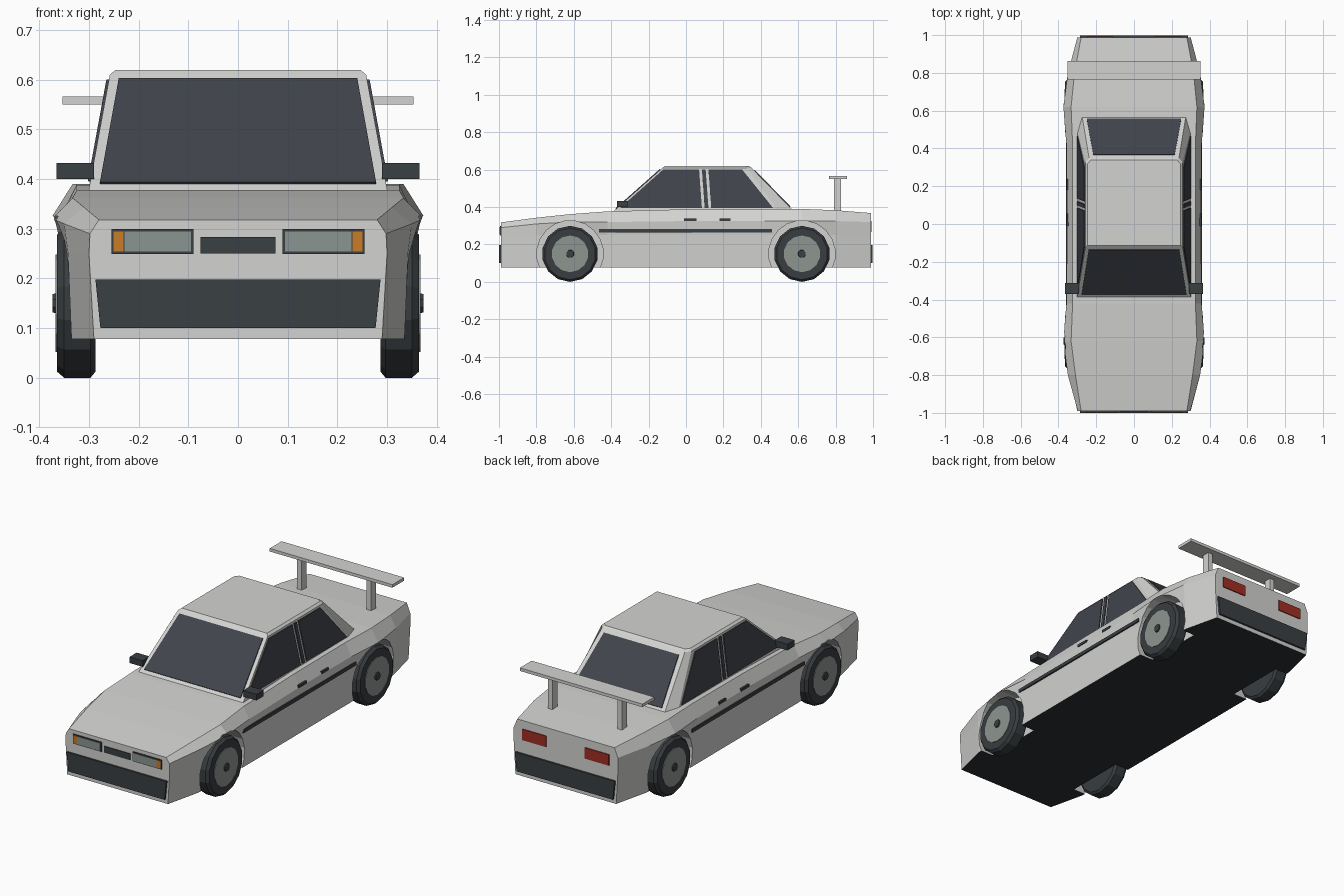
import bpy, bmesh, math
from mathutils import Vector, Matrix

if "Cube" in bpy.data.objects:
    bpy.data.objects.remove(bpy.data.objects["Cube"], do_unlink=True)


def material(name, r, g, b):
    m = bpy.data.materials.new(name)
    m.use_nodes = True
    m.diffuse_color = (r, g, b, 1)
    m.node_tree.nodes["Principled BSDF"].inputs["Base Color"].default_value = (r, g, b, 1)
    return m


PAINT = material("pale grey paint", .65, .65, .64)
GLASS = material("dark glass", .052, .058, .072)
TRIM = material("dark trim", .042, .05, .057)
TYRE = material("tyre rubber", .04, .047, .052)
UNDER = material("underbody black", .025, .028, .032)
HUB = material("hub grey", .27, .30, .28)
LENS = material("lamp lens grey", .26, .30, .29)
ORANGE = material("indicator orange", .58, .20, .02)
RED = material("tail lamp red", .36, .027, .017)


def finish(name, bm, *mats):
    bmesh.ops.recalc_face_normals(bm, faces=bm.faces)
    mesh = bpy.data.meshes.new(name)
    bm.to_mesh(mesh)
    bm.free()
    for m in mats:
        mesh.materials.append(m)
    ob = bpy.data.objects.new(name, mesh)
    bpy.context.collection.objects.link(ob)
    return ob


def loft(name, rings, *mats):
    """Skin a row of equal rings and cap both ends."""
    bm = bmesh.new()
    rows = [[bm.verts.new(p) for p in ring] for ring in rings]
    n = len(rows[0])
    for a, b in zip(rows, rows[1:]):
        for i in range(n):
            j = (i + 1) % n
            bm.faces.new((a[i], a[j], b[j], b[i]))
    bm.faces.new(rows[0])
    bm.faces.new(rows[-1])
    return finish(name, bm, *mats)


def plate(name, pts, mat, t=.005, sink=.004):
    """Thin slab on a polygon, raised away from the middle of the car."""
    pts = [Vector(p) for p in pts]
    n = (pts[1] - pts[0]).cross(pts[2] - pts[0]).normalized()
    if n.dot(sum(pts, Vector()) / len(pts) - Vector((0, .1, .3))) < 0:
        n = -n
    return loft(name, [[p - n * sink for p in pts], [p + n * t for p in pts]], mat)


def box(name, x, y, z, mat):
    ring = lambda h: [(x[0], y[0], h), (x[1], y[0], h), (x[1], y[1], h), (x[0], y[1], h)]
    return loft(name, [ring(z[0]), ring(z[1])], mat)


def lathe_x(name, profile, y, z, sides, mat, s):
    """Rings of (x, radius) around an axle along x."""
    angles = [(i + .5) * math.tau / sides for i in range(sides)]
    return loft(name, [[(s * x, y + r * math.cos(a), z + r * math.sin(a)) for a in angles]
                       for x, r in profile], mat)


SIDES = ((1, "left"), (-1, "right"))

# Body shell: y, sill x, waist x, shoulder x, shoulder z, deck x, deck z
sections = [
    (-.99, .29, .30, .298, .29, .28, .318),
    (-.80, .335, .342, .35, .31, .31, .343),
    (-.62, .345, .355, .374, .32, .333, .362),
    (-.42, .345, .35, .358, .32, .325, .377),
    (0, .345, .35, .354, .325, .325, .388),
    (.42, .345, .35, .358, .325, .325, .39),
    (.62, .345, .355, .374, .325, .333, .39),
    (.80, .335, .342, .35, .325, .315, .383),
    (.988, .29, .30, .30, .32, .28, .368),
]
rings = []
for y, sill, waist, shoulder, sz, deck, dz in sections:
    half = [(sill, .078), (waist, .25), (shoulder, sz), (deck, dz)]
    rings.append([(x, y, z) for x, z in half] + [(-x, y, z) for x, z in reversed(half)])
body = loft("body_shell", rings, PAINT, UNDER)

# Wheel arches cut into the shell
for s, side in SIDES:
    for y in (-.62, .62):
        cutter = lathe_x("arch_cutter", [(.265, .178), (.5, .178)], y, .15, 20, PAINT, s)
        mod = body.modifiers.new("arch", "BOOLEAN")
        mod.operation = "DIFFERENCE"
        mod.solver = "EXACT"
        mod.object = cutter
        bpy.context.view_layer.objects.active = body
        bpy.ops.object.modifier_apply(modifier=mod.name)
        bpy.data.objects.remove(cutter, do_unlink=True)
for f in body.data.polygons:
    f.material_index = 1 if f.normal.z < -.95 and f.center.z < .09 else 0

# Cabin with clipped rear corners and a shallow roof cap
def cabin_ring(z, front, mid, rear):
    pts = [front, mid, rear]
    return [(x, y, z) for x, y in pts] + [(-x, y, z) for x, y in reversed(pts)]


loft("cabin", [
    cabin_ring(.37, (.302, -.396), (.302, .498), (.277, .584)),
    cabin_ring(.61, (.258, -.125), (.258, .325), (.238, .35)),
    cabin_ring(.62, (.246, -.113), (.246, .318), (.23, .338)),
], PAINT)

# Windscreen and rear window
def screen(name, base, slope, low, high, w0, w1):
    y = lambda z: base + (z - .37) * slope
    plate(name, [(-w0, y(low), low), (w0, y(low), low),
                 (w1, y(high), high), (-w1, y(high), high)], GLASS)


screen("windscreen", -.396, 1.129, .39, .60, .278, .24)
screen("rear_window", .584, -.975, .40, .595, .25, .215)

# Side windows, as base and top spans along y
for s, side in SIDES:
    for part, b0, b1, t0, t1 in (("front_window", -.352, .085, -.122, .07),
                                 ("door_post", .10, .12, .085, .105),
                                 ("back_window", .135, .465, .12, .30)):
        x = lambda z: s * (.302 - (z - .37) * .183)
        plate(side + "_" + part, [(x(.395), b0, .395), (x(.395), b1, .395),
                                  (x(.60), t1, .60), (x(.60), t0, .60)], GLASS)

# Wheels
for s, side in SIDES:
    for y, end in ((-.62, "front"), (.62, "rear")):
        name = side + "_" + end
        lathe_x(name + "_tyre", [(.287, .138), (.297, .15), (.35, .15), (.364, .138)],
                y, .15, 14, TYRE, s)
        lathe_x(name + "_hub", [(.35, .098), (.367, .098)], y, .15, 14, HUB, s)
        lathe_x(name + "_axle_cap", [(.36, .024), (.373, .02)], y, .15, 8, TRIM, s)

# Bumpers
for y, name in ((-.99, "front_bumper"), (.988, "rear_bumper")):
    plate(name, [(-.277, y, .10), (.277, y, .10), (.287, y, .198), (-.287, y, .198)],
          TRIM, t=.0099)

# Front lamps and grille, tail lamps, side trim, mirrors
box("grille", (-.075, .075), (-.994, -.98), (.25, .283), TRIM)
for s, side in SIDES:
    def part(name, x, y, z, mat):
        box(side + "_" + name, (s * x[0], s * x[1]), y, z, mat)

    part("headlamp_frame", (.09, .255), (-.994, -.98), (.249, .299), TRIM)
    part("headlamp_lens", (.095, .228), (-.997, -.98), (.254, .294), LENS)
    part("indicator", (.23, .251), (-.997, -.98), (.254, .294), ORANGE)
    part("tail_lamp", (.11, .25), (.98, .993), (.268, .325), RED)
    part("side_strip", (.33, .359), (-.465, .46), (.265, .283), TRIM)
    part("front_handle", (.33, .358), (-.01, .055), (.325, .338), TRIM)
    part("back_handle", (.33, .358), (.18, .237), (.325, .338), TRIM)
    part("mirror", (.29, .365), (-.37, -.312), (.40, .432), TRIM)
    part("spoiler_post", (.187, .213), (.79, .83), (.37, .553), PAINT)

# Spoiler wing
box("spoiler_wing", (-.353, .353), (.765, .862), (.55, .566), PAINT)
